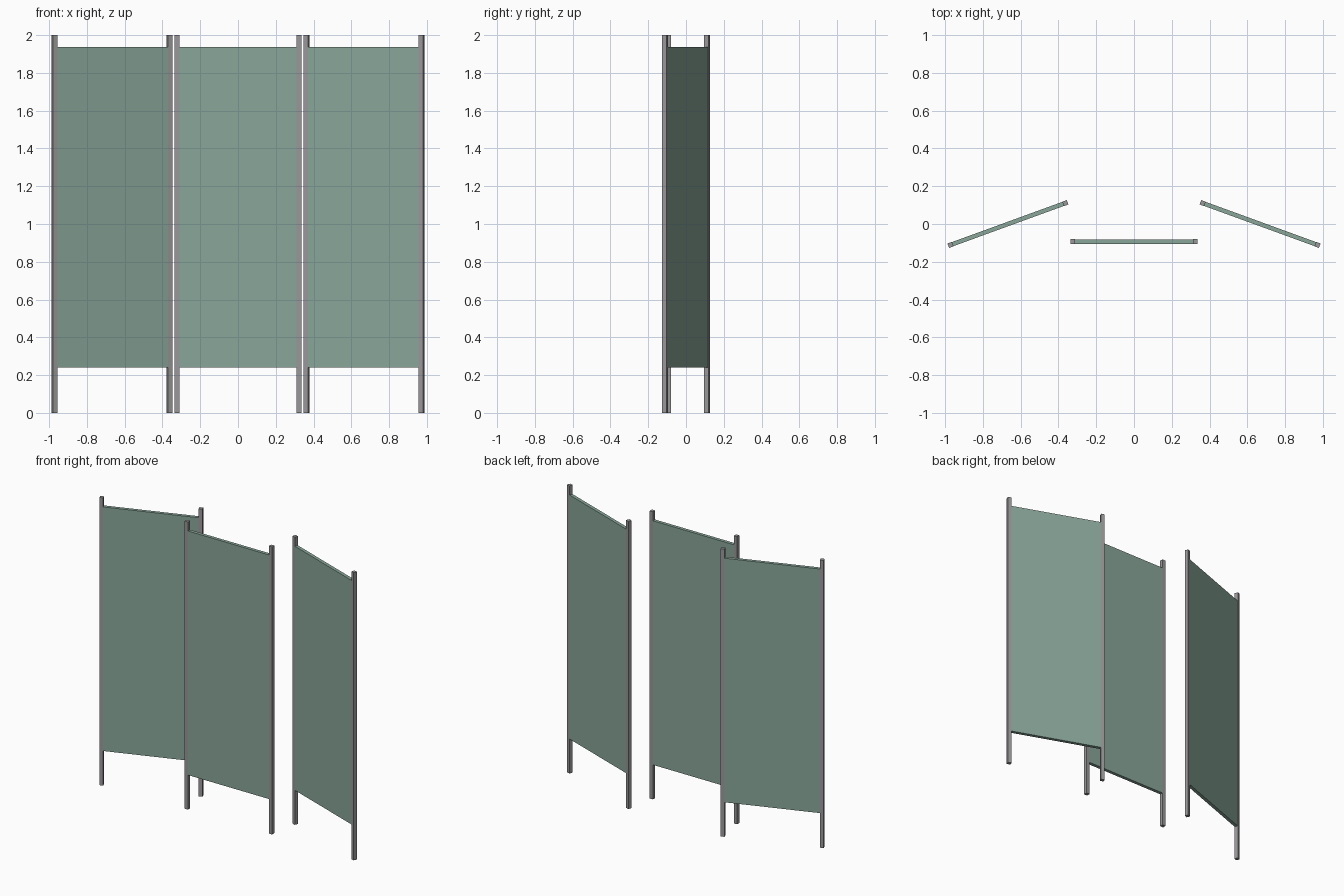
import bpy
from math import radians
from mathutils import Matrix

cube = bpy.data.objects.get("Cube")
if cube:
    bpy.data.objects.remove(cube, do_unlink=True)


def material(name, color):
    mat = bpy.data.materials.new(name)
    mat.use_nodes = True
    mat.diffuse_color = color
    mat.node_tree.nodes["Principled BSDF"].inputs["Base Color"].default_value = color
    return mat


fabric = material("sage green fabric", (0.25, 0.38, 0.32, 1))
metal = material("grey metal", (0.32, 0.31, 0.32, 1))

HEIGHT = 2.0
WIDTH = 0.672
POST = 0.025
THICK = 0.023
CLOTH_LOW, CLOTH_HIGH = 0.24, 1.937


def box(name, size, center, placement, mat):
    """Box built in panel space, then placed in the room."""
    bpy.ops.mesh.primitive_cube_add(size=1)
    obj = bpy.context.object
    obj.name = name
    obj.data.transform(Matrix.Translation(center) @ Matrix.Diagonal((*size, 1)))
    obj.matrix_world = placement
    obj.data.materials.append(mat)


def screen_panel(name, x, y, angle):
    placement = Matrix.Translation((x, y, 0)) @ Matrix.Rotation(radians(angle), 4, "Z")
    # Fabric stretched between the posts
    box(name + "_fabric", (WIDTH - 2 * POST, THICK, CLOTH_HIGH - CLOTH_LOW),
        (0, 0, (CLOTH_LOW + CLOTH_HIGH) / 2), placement, fabric)
    # Square posts at both edges
    for side, sign in (("right", -1), ("left", 1)):
        box(f"{name}_{side}_post", (POST, POST, HEIGHT),
            (sign * (WIDTH - POST) / 2, 0, HEIGHT / 2), placement, metal)


# Straight middle panel and two angled wings
screen_panel("middle_panel", 0, -0.093, 0)
screen_panel("right_panel", -0.667, 0, 20)
screen_panel("left_panel", 0.667, 0, -20)
